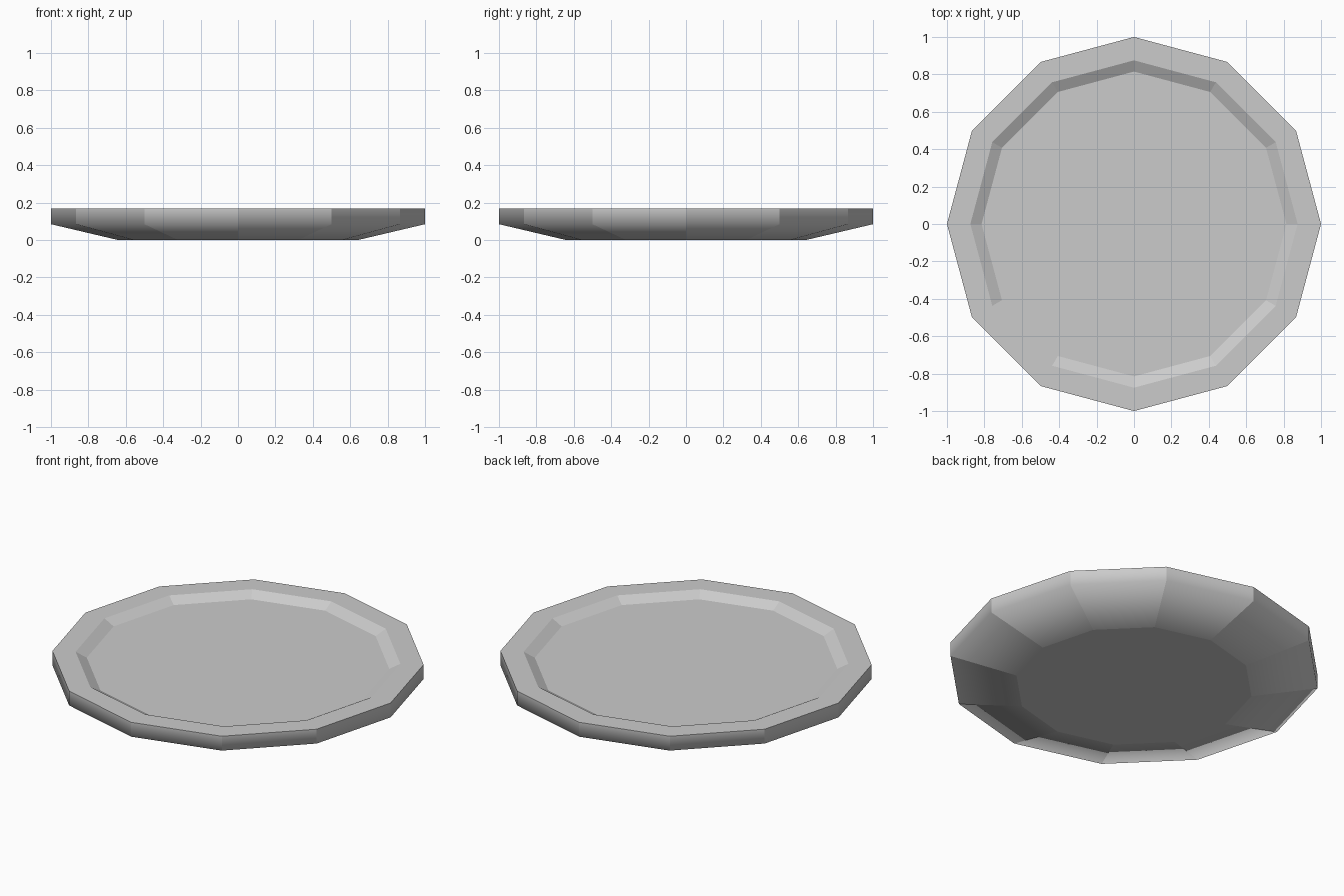
import bpy
import bmesh
from math import cos, sin, tau

cube = bpy.data.objects.get("Cube")
if cube:
    bpy.data.objects.remove(cube, do_unlink=True)

SIDES = 12
# Radius and height, from the underside round the rim to the inner floor
PROFILE = [(0.64, 0.0), (1.0, 0.085), (1.0, 0.17), (0.875, 0.17), (0.815, 0.138)]

# Plain grey material
grey = bpy.data.materials.new("light_grey")
grey.use_nodes = True
colour = (0.6, 0.6, 0.6, 1.0)
grey.diffuse_color = colour
grey.node_tree.nodes["Principled BSDF"].inputs["Base Color"].default_value = colour

# Plate: rings of the profile bridged by quads and closed by two flat discs
bm = bmesh.new()
rings = [[bm.verts.new((r * cos(tau * i / SIDES), r * sin(tau * i / SIDES), z))
          for i in range(SIDES)] for r, z in PROFILE]
for low, high in zip(rings, rings[1:]):
    for i in range(SIDES):
        j = (i + 1) % SIDES
        bm.faces.new((low[i], low[j], high[j], high[i]))
bm.faces.new(rings[0][::-1])
bm.faces.new(rings[-1])

# Facets stay crisp, only the lower outer edge is softened
soft = set(rings[1])
for face in bm.faces:
    face.smooth = True
for edge in bm.edges:
    edge.smooth = all(v in soft for v in edge.verts)

mesh = bpy.data.meshes.new("plate")
bm.to_mesh(mesh)
bm.free()
mesh.materials.append(grey)
plate = bpy.data.objects.new("plate", mesh)
bpy.context.collection.objects.link(plate)
